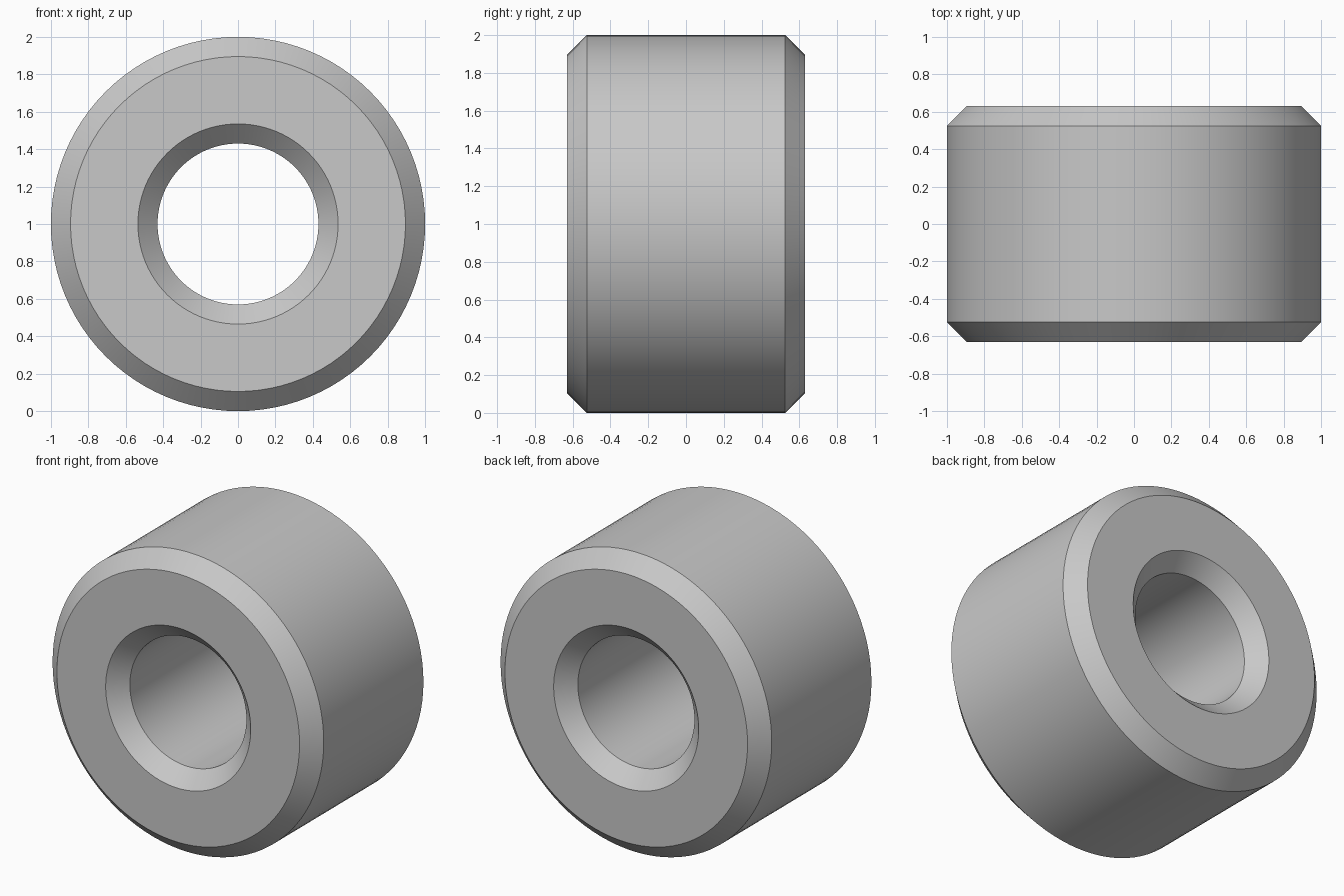
import bpy, bmesh, math
from mathutils import Matrix, Vector

cube = bpy.data.objects.get("Cube")
if cube:
    bpy.data.objects.remove(cube, do_unlink=True)

OUTER, BORE = 1.0, 0.43
HALF_WIDTH, CHAMFER = 0.63, 0.105
SEGMENTS = 96

# Plain grey material
grey = bpy.data.materials.new("light_grey")
grey.use_nodes = True
colour = (0.58, 0.58, 0.58, 1.0)
grey.diffuse_color = colour
grey.node_tree.nodes["Principled BSDF"].inputs["Base Color"].default_value = colour

# Half cross-section as (radius, y), mirrored to close the loop
half = [(BORE, HALF_WIDTH - CHAMFER), (BORE + CHAMFER, HALF_WIDTH),
        (OUTER - CHAMFER, HALF_WIDTH), (OUTER, HALF_WIDTH - CHAMFER)]
profile = half + [(r, -y) for r, y in reversed(half)]

# Chamfered ring: revolve the section around the y axis
bm = bmesh.new()
rings = []
for i in range(SEGMENTS):
    turn = Matrix.Rotation(2 * math.pi * i / SEGMENTS, 3, 'Y')
    rings.append([bm.verts.new(turn @ Vector((r, y, 0))) for r, y in profile])
for i, ring in enumerate(rings):
    following = rings[(i + 1) % SEGMENTS]
    for j in range(len(profile)):
        k = (j + 1) % len(profile)
        bm.faces.new((ring[j], ring[k], following[k], following[j]))
bmesh.ops.recalc_face_normals(bm, faces=bm.faces)

mesh = bpy.data.meshes.new("bushing")
bm.to_mesh(mesh)
bm.free()
mesh.materials.append(grey)
bushing = bpy.data.objects.new("bushing", mesh)
bushing.location.z = OUTER
bpy.context.collection.objects.link(bushing)

# Smooth round surfaces with crisp chamfer edges
bpy.ops.object.select_all(action='DESELECT')
bushing.select_set(True)
bpy.context.view_layer.objects.active = bushing
bpy.ops.object.shade_smooth_by_angle(angle=math.radians(30))
